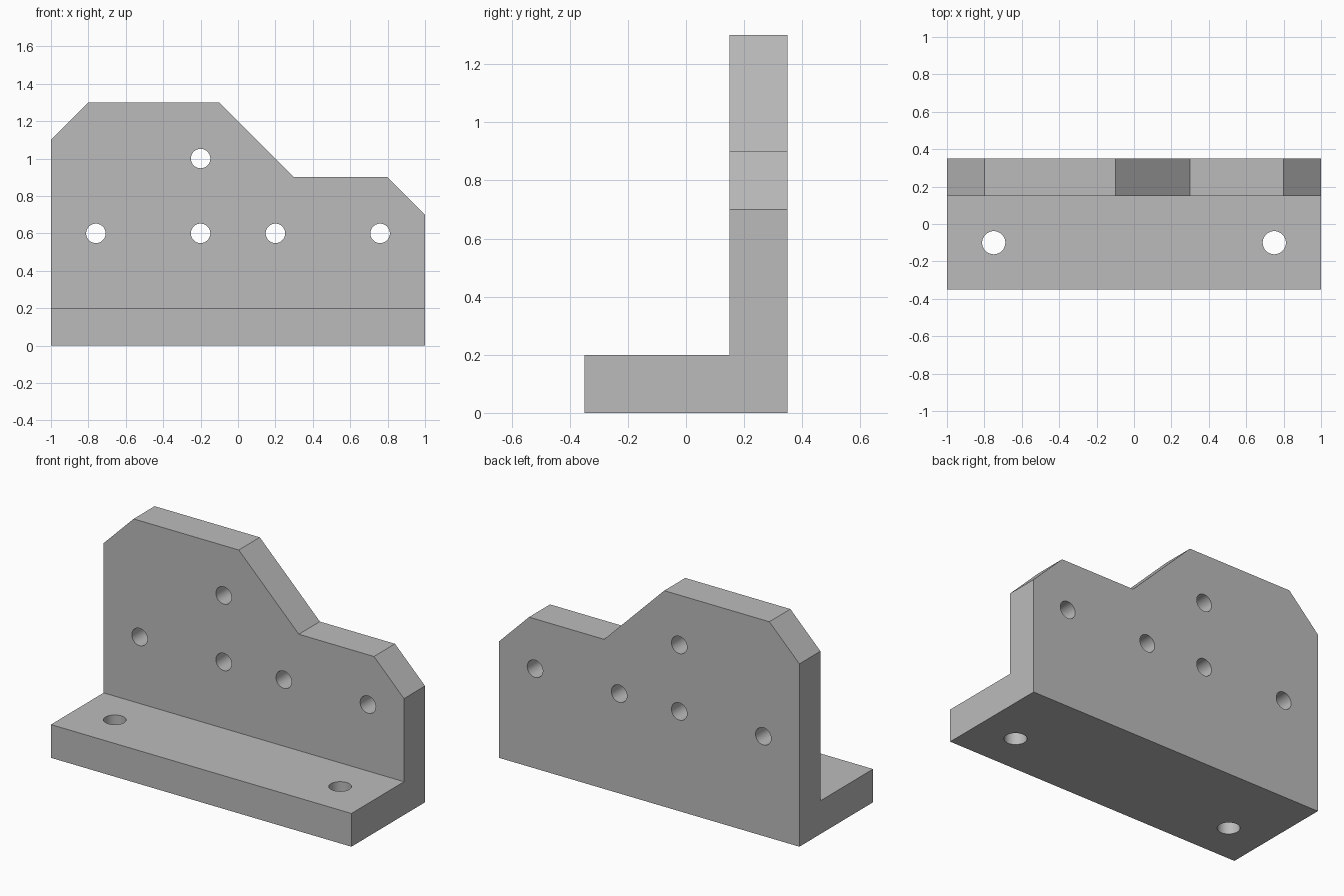
import bpy, bmesh, math
from mathutils import Vector

if "Cube" in bpy.data.objects:
    bpy.data.objects.remove(bpy.data.objects["Cube"], do_unlink=True)

metal = bpy.data.materials.new("plain grey metal")
metal.use_nodes = True
GREY = (0.5, 0.5, 0.5, 1)
metal.diffuse_color = GREY
metal.node_tree.nodes["Principled BSDF"].inputs["Base Color"].default_value = GREY


def prism(name, points, depth):
    """Extrude a closed 3D outline along the vector depth."""
    bm = bmesh.new()
    face = bm.faces.new([bm.verts.new(p) for p in points])
    ext = bmesh.ops.extrude_face_region(bm, geom=[face])
    moved = [g for g in ext["geom"] if isinstance(g, bmesh.types.BMVert)]
    bmesh.ops.translate(bm, verts=moved, vec=Vector(depth))
    bmesh.ops.recalc_face_normals(bm, faces=bm.faces)
    mesh = bpy.data.meshes.new(name)
    bm.to_mesh(mesh)
    bm.free()
    mesh.materials.append(metal)
    obj = bpy.data.objects.new(name, mesh)
    bpy.context.collection.objects.link(obj)
    return obj


def cut(target, cutter, operation):
    """Apply a boolean and discard the cutter."""
    cutter.hide_render = True
    mod = target.modifiers.new("cut", "BOOLEAN")
    mod.operation = operation
    mod.solver = "EXACT"
    mod.object = cutter
    bpy.context.view_layer.objects.active = target
    bpy.ops.object.modifier_apply(modifier=mod.name)
    bpy.data.objects.remove(cutter, do_unlink=True)


def circle(radius, steps=48):
    angles = [2 * math.pi * i / steps for i in range(steps)]
    return [(radius * math.cos(a), radius * math.sin(a)) for a in angles]


# L-shaped bracket section, running along x
section = [(-0.35, 0), (0.35, 0), (0.35, 1.3), (0.15, 1.3), (0.15, 0.2), (-0.35, 0.2)]
bracket = prism("angle_bracket", [(-1.2, y, z) for y, z in section], (2.4, 0, 0))

# Stepped, chamfered front outline
outline = [(-1, -0.5), (1, -0.5), (1, 0.7), (0.8, 0.9), (0.3, 0.9),
           (-0.1, 1.3), (-0.2, 1.4), (-0.7, 1.4), (-0.8, 1.3), (-1, 1.1)]
cut(bracket, prism("outline_cutter", [(x, -1, z) for x, z in outline], (0, 2, 0)), "INTERSECT")

# Holes through the upright plate
for hx, hz in [(-0.76, 0.6), (-0.2, 0.6), (0.2, 0.6), (0.76, 0.6), (-0.2, 1.0)]:
    ring = [(hx + u, 0, hz + v) for u, v in circle(0.052)]
    cut(bracket, prism("plate_hole_cutter", ring, (0, 0.6, 0)), "DIFFERENCE")

# Mounting holes through the foot
for side in (-1, 1):
    ring = [(side * 0.75 + u, -0.1 + v, -0.2) for u, v in circle(0.062)]
    cut(bracket, prism("foot_hole_cutter", ring, (0, 0, 0.6)), "DIFFERENCE")

# Smooth hole walls, sharp plate edges
bpy.ops.object.select_all(action="DESELECT")
bracket.select_set(True)
bpy.context.view_layer.objects.active = bracket
bpy.ops.object.shade_smooth_by_angle(angle=math.radians(30))
